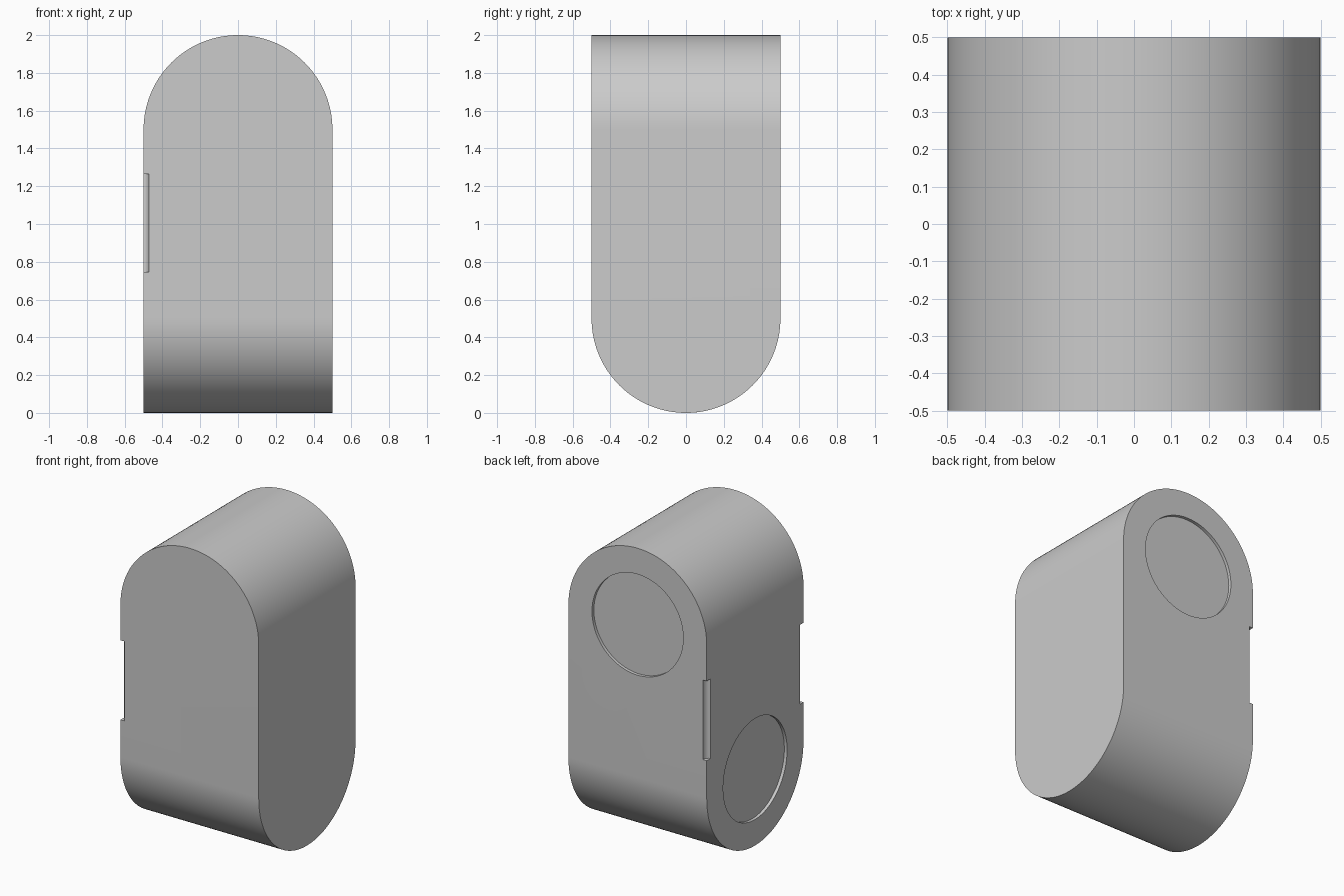
import bpy
import bmesh
import math
from mathutils import Matrix, Vector

if "Cube" in bpy.data.objects:
    bpy.data.objects.remove(bpy.data.objects["Cube"], do_unlink=True)

HALF = 0.5          # half width of the block
HEIGHT = 2.0
ARC_STEPS = 64


def plain_material(name, colour):
    mat = bpy.data.materials.new(name)
    mat.use_nodes = True
    mat.diffuse_color = colour
    mat.node_tree.nodes["Principled BSDF"].inputs["Base Color"].default_value = colour
    return mat


def add_object(name, bm, mat):
    bmesh.ops.recalc_face_normals(bm, faces=bm.faces)
    mesh = bpy.data.meshes.new(name)
    bm.to_mesh(mesh)
    bm.free()
    mesh.materials.append(mat)
    obj = bpy.data.objects.new(name, mesh)
    bpy.context.collection.objects.link(obj)
    return obj


def arch_prism(name, mat):
    """Round-topped arch in the xz plane, extruded past the block along y."""
    bm = bmesh.new()
    outline = [(HALF, -HALF)]
    for i in range(ARC_STEPS + 1):
        a = math.pi * i / ARC_STEPS
        outline.append((HALF * math.cos(a), HEIGHT - HALF + HALF * math.sin(a)))
    outline.append((-HALF, -HALF))
    face = bm.faces.new([bm.verts.new((x, -0.7, z)) for x, z in outline])
    extruded = bmesh.ops.extrude_face_region(bm, geom=[face])
    moved = [v for v in extruded["geom"] if isinstance(v, bmesh.types.BMVert)]
    bmesh.ops.translate(bm, verts=moved, vec=(0, 1.4, 0))
    return add_object(name, bm, mat)


def cylinder(name, mat, radius, depth, matrix, segments=96):
    bm = bmesh.new()
    bmesh.ops.create_cone(bm, cap_ends=True, segments=segments, radius1=radius,
                          radius2=radius, depth=depth, matrix=matrix)
    return add_object(name, bm, mat)


def combine(target, tool, operation):
    """Apply a boolean and discard the helper."""
    mod = target.modifiers.new(operation.title(), "BOOLEAN")
    mod.operation = operation
    mod.solver = "EXACT"
    mod.object = tool
    tool.hide_render = True
    bpy.context.view_layer.objects.active = target
    bpy.ops.object.modifier_apply(modifier=mod.name)
    bpy.data.objects.remove(tool, do_unlink=True)


grey = plain_material("light_grey", (0.6, 0.6, 0.6, 1.0))

# Body: arch rounded on top, crossed with one turned over and rounded below
body = arch_prism("body", grey)
lower = arch_prism("lower_rounding", grey)
lower.data.transform(Matrix.Translation((0, 0, HEIGHT))
                     @ Matrix.Rotation(math.pi / 2, 4, "Z")
                     @ Matrix.Rotation(math.pi, 4, "X"))
combine(body, lower, "INTERSECT")

# Shallow round recesses: back face near the top, side face near the bottom
RECESS = 0.02
for position, axis in ((Vector((0, HALF, 1.5)), "X"),
                       (Vector((-HALF, 0, 0.5)), "Y")):
    turn = Matrix.Rotation(math.pi / 2, 4, axis)
    cutter = cylinder("recess_cutter", grey, 0.33, RECESS * 2,
                      Matrix.Translation(position) @ turn)
    combine(body, cutter, "DIFFERENCE")

# Finger notches along the two upright edges of the recessed side
for side in (-1, 1):
    squash = Matrix.Diagonal((0.028, 0.037, 1, 1))
    cutter = cylinder("notch_cutter", grey, 1, 0.52,
                      Matrix.Translation((-HALF, side * HALF, 1.005)) @ squash, 48)
    combine(body, cutter, "DIFFERENCE")

# Smooth curves with crisp edges
bpy.ops.object.select_all(action="DESELECT")
body.select_set(True)
bpy.context.view_layer.objects.active = body
bpy.ops.object.shade_smooth_by_angle(angle=math.radians(30))
